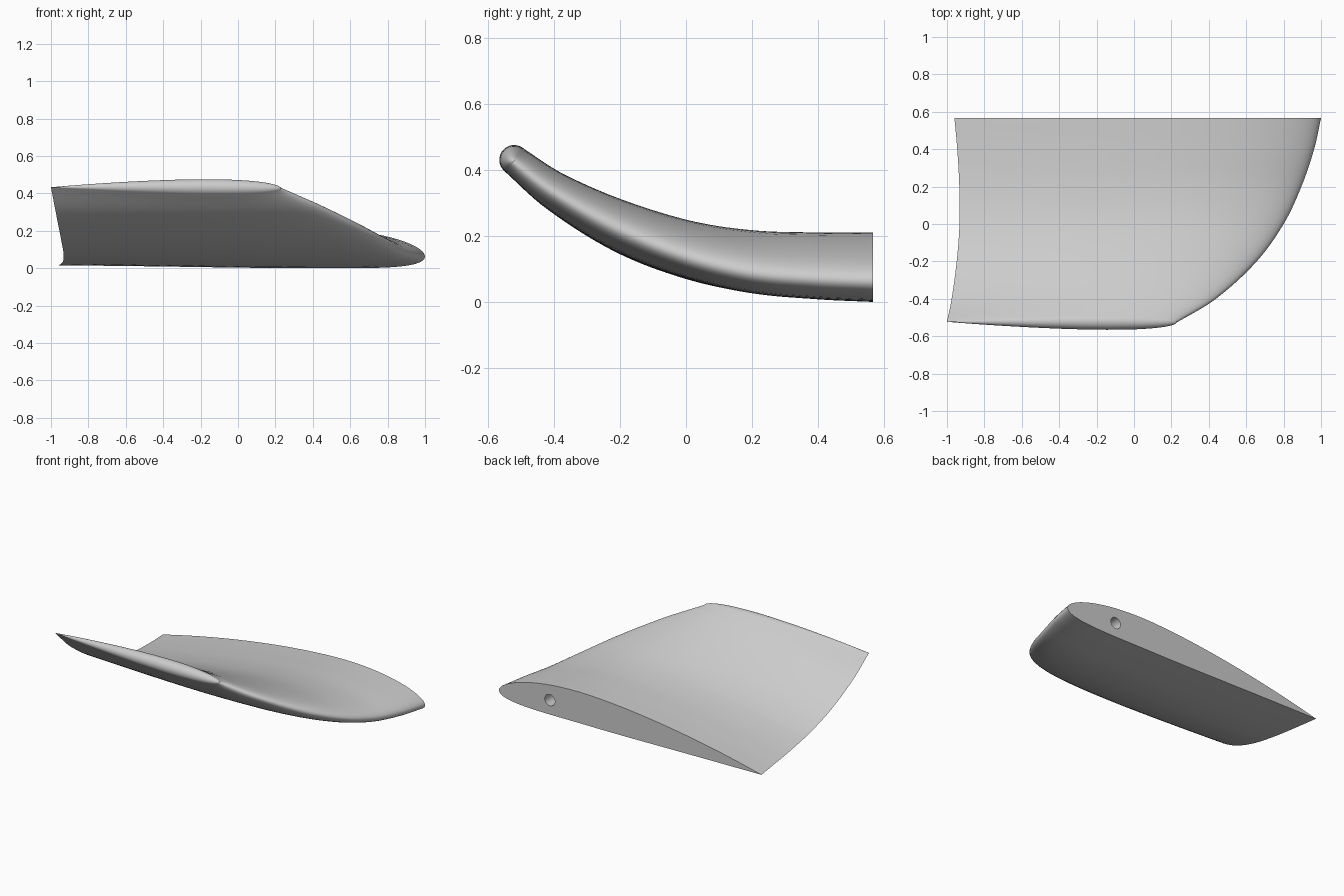
import bpy, bmesh, math
from mathutils import Vector

cube = bpy.data.objects.get("Cube")
if cube:
    bpy.data.objects.remove(cube, do_unlink=True)

grey = bpy.data.materials.new("light grey")
grey.use_nodes = True
colour = (0.6, 0.6, 0.6, 1)
grey.diffuse_color = colour
grey.node_tree.nodes["Principled BSDF"].inputs["Base Color"].default_value = colour

# Stations from root to tip: y, leading x, leading z, trailing x, trailing z, thickness, camber
STATIONS = [
    (0.567, 1.0, 0.065, -0.96, 0.018, 0.107, 0.03),
    (0.4, 0.963, 0.072, -0.945, 0.026, 0.106, 0.029),
    (0.2, 0.895, 0.09, -0.934, 0.045, 0.104, 0.027),
    (0, 0.8, 0.14, -0.933, 0.085, 0.1, 0.023),
    (-0.2, 0.655, 0.222, -0.948, 0.167, 0.096, 0.017),
    (-0.4, 0.435, 0.335, -0.975, 0.305, 0.083, 0.009),
    (-0.523, 0.23, 0.428, -1.0, 0.435, 0.073, 0.003),
]
ROWS, HALF, CAP = 48, 40, 12


def station(y):
    """Smoothly interpolate the station table at a given y."""
    i = 0
    while i < len(STATIONS) - 2 and y < STATIONS[i + 1][0]:
        i += 1

    def slope(k, c):
        a, b = STATIONS[max(k - 1, 0)], STATIONS[min(k + 1, len(STATIONS) - 1)]
        return (b[c] - a[c]) / (b[0] - a[0])

    p, q = STATIONS[i], STATIONS[i + 1]
    w = q[0] - p[0]
    t = (y - p[0]) / w
    out = []
    for c in range(1, len(p)):
        out.append((2*t**3 - 3*t**2 + 1) * p[c] + (3*t**2 - 2*t**3) * q[c]
                   + w * ((t**3 - 2*t**2 + t) * slope(i, c) + (t**3 - t**2) * slope(i + 1, c)))
    return out


def foil(u, thick, camber):
    """Half thickness and camber of the section at chord fraction u."""
    half = 5 * thick * (0.2969*math.sqrt(u) - 0.126*u - 0.3516*u**2 + 0.2843*u**3 - 0.1036*u**4)
    p = 0.36
    if u < p:
        mean = camber * (2*p*u - u*u) / p**2
    else:
        mean = camber * (1 - 2*p + 2*p*u - u*u) / (1 - p)**2
    return max(half, 0), mean


def section(y, turn=0.0):
    """Closed loop of points; turn rolls the section round the tip."""
    lx, lz, tx, tz, thick, camber = station(y)
    chord = lx - tx
    d = 0.01
    lo, hi = station(max(y - d, STATIONS[-1][0])), station(y + d)
    run = y + d - max(y - d, STATIONS[-1][0])
    rise = (lo[1] + lo[3] - hi[1] - hi[3]) / (2 * run)
    if y > STATIONS[0][0] - 0.001:
        rise = 0
    out_dir = Vector((0, -1, rise)).normalized()
    up = Vector((0, rise, 1)).normalized()
    points = []
    for k in range(2 * HALF):
        side = 1 if k <= HALF else -1
        u = (1 + math.cos(math.pi * k / HALF)) / 2
        half, mean = foil(u, thick, camber)
        base = Vector((lx - chord*u, y, lz + (tz - lz)*u))
        points.append(base + up * chord * (mean + side * half * math.cos(turn))
                      + out_dir * chord * half * math.sin(turn))
    return points


# Wing skin: lofted span, then a rounded tip
y0, y1 = STATIONS[0][0], STATIONS[-1][0]
rings = [section(y0 + (y1 - y0) * i / ROWS) for i in range(ROWS + 1)]
rings += [section(y1, math.pi / 2 * i / CAP) for i in range(1, CAP + 1)]
bm = bmesh.new()
loops = [[bm.verts.new(p) for p in ring] for ring in rings]
for a, b in zip(loops, loops[1:]):
    for k in range(2 * HALF):
        j = (k + 1) % (2 * HALF)
        bm.faces.new((a[k], a[j], b[j], b[k]))
bm.faces.new(loops[0])
bmesh.ops.remove_doubles(bm, verts=bm.verts, dist=0.00002)
bmesh.ops.recalc_face_normals(bm, faces=bm.faces)
floor = min(v.co.z for v in bm.verts)
bmesh.ops.translate(bm, verts=bm.verts, vec=(0, 0, -floor))
mesh = bpy.data.meshes.new("wing_tip")
bm.to_mesh(mesh)
bm.free()
wing = bpy.data.objects.new("wing_tip", mesh)
bpy.context.collection.objects.link(wing)
mesh.materials.append(grey)

# Blind spar hole in the flat root face
bpy.ops.mesh.primitive_cylinder_add(vertices=32, radius=0.038, depth=0.6,
                                    location=(0.62, y0, 0.097), rotation=(math.pi / 2, 0, 0))
cutter = bpy.context.object
cutter.name = "spar_hole_cutter"
cutter.hide_render = True
cutter.data.materials.append(grey)
cut = wing.modifiers.new("spar_hole", 'BOOLEAN')
cut.operation, cut.solver, cut.object = 'DIFFERENCE', 'EXACT', cutter

bpy.ops.object.select_all(action='DESELECT')
wing.select_set(True)
bpy.context.view_layer.objects.active = wing
bpy.ops.object.modifier_apply(modifier=cut.name)
bpy.data.objects.remove(cutter, do_unlink=True)
bpy.ops.object.shade_smooth_by_angle(angle=math.radians(35))
